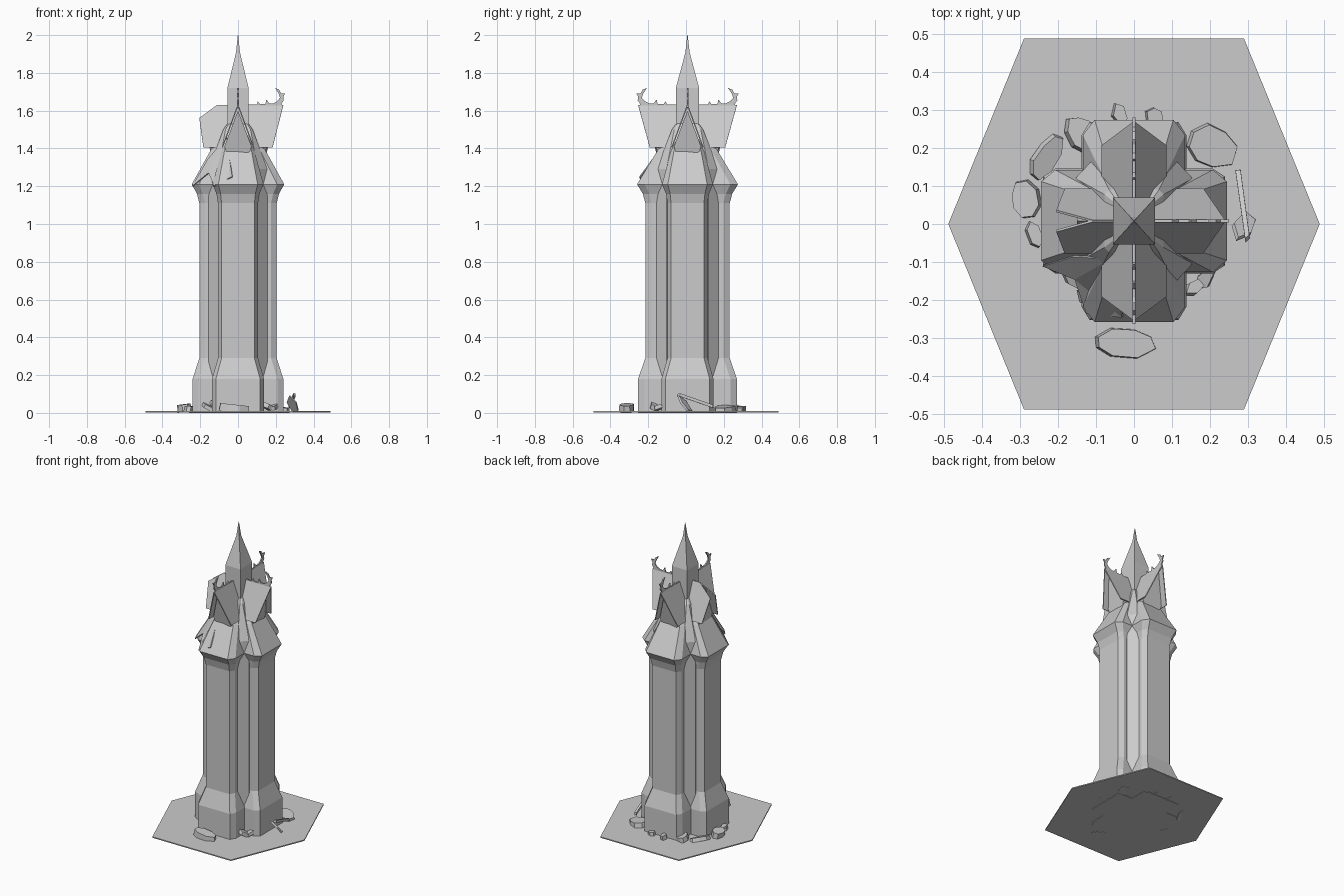
import bpy, bmesh, math, random
from mathutils import Matrix, Vector, Euler

if "Cube" in bpy.data.objects:
    bpy.data.objects.remove(bpy.data.objects["Cube"])

random.seed(4)
CY = 0.008                      # tower centre in y
YS = 1.09                       # front and back arms reach a little further out
stone = bpy.data.materials.new("plain_grey")
stone.diffuse_color = (0.6, 0.6, 0.6, 1)
stone.use_nodes = True
stone.node_tree.nodes["Principled BSDF"].inputs["Base Color"].default_value = stone.diffuse_color


def make(name, verts, faces, thick=0):
    me = bpy.data.meshes.new(name)
    me.from_pydata([tuple(v) for v in verts], [], faces)
    bm = bmesh.new()
    bm.from_mesh(me)
    bmesh.ops.recalc_face_normals(bm, faces=bm.faces)
    bm.to_mesh(me)
    bm.free()
    me.materials.append(stone)
    ob = bpy.data.objects.new(name, me)
    bpy.context.scene.collection.objects.link(ob)
    if thick:
        m = ob.modifiers.new("thickness", 'SOLIDIFY')
        m.thickness = thick
        m.offset = 0
    return ob


def loft(name, rings):
    """Skin equal-sized rings of points and cap both ends."""
    n = len(rings[0])
    verts = [p for r in rings for p in r]
    faces = [(k * n + i, k * n + (i + 1) % n, (k + 1) * n + (i + 1) % n, (k + 1) * n + i)
             for k in range(len(rings) - 1) for i in range(n)]
    faces += [tuple(range(n))[::-1], tuple(range(len(verts) - n, len(verts)))]
    return make(name, verts, faces)


def place(side, u, d, z):
    """Sideways u, outward d -> world, for one of the four sides."""
    if side % 2 == 0:
        d *= YS
    x, y = [(u, -d), (d, u), (-u, d), (-d, -u)][side]
    return (x, y + CY, z)


# hexagonal ground plate
hexa = [(0.49, 0), (0.29, 0.49), (-0.29, 0.49), (-0.49, 0), (-0.29, -0.49), (0.29, -0.49)]
loft("hex_base", [[(x, y, z) for x, y in hexa] for z in (0.003, 0.01)])

# octagonal core seen in the corners, drawn in to a point above
def core_ring(a, b, z):
    pts = [(a, b), (b, a), (b, -a), (a, -b), (-a, -b), (-b, -a), (-b, a), (-a, b)]
    return [(x, y * 1.06 + CY, z) for x, y in pts]
loft("core", [core_ring(0.106, 0.155, 0), core_ring(0.106, 0.155, 1.29),
              core_ring(0.066, 0.078, 1.5), core_ring(0.045, 0.05, 1.54)])

# spire
spire = [(1.34, 0.056), (1.72, 0.056), (1.86, 0.022), (1.91, 0.01), (2.0, 0.001)]
loft("spire", [[(sx * r, sy * r * 1.1 + CY, z) for sx, sy in ((-1, -1), (1, -1), (1, 1), (-1, 1))]
               for z, r in spire])

# rows: height, face half width, face distance, side half width, side distance
ARM = [(0, .117, .24, .138, .208), (.18, .117, .24, .138, .208),
       (.29, .087, .205, .106, .175), (1.11, .087, .205, .106, .175),
       (1.16, .092, .217, .114, .186), (1.21, .104, .245, .135, .208),
       (1.385, .072, .148, .088, .12), (1.49, .03, .09, .045, .07)]
CREST = [(.05, 1.61), (.05, 1.632), (.10, 1.632), (.105, 1.65), (.117, 1.634), (.145, 1.634),
         (.15, 1.66), (.165, 1.638), (.185, 1.638), (.208, 1.65), (.222, 1.668), (.215, 1.69),
         (.197, 1.72), (.217, 1.712), (.228, 1.692), (.25, 1.692), (.24, 1.675), (.242, 1.655),
         (.23, 1.635), (.237, 1.62)]

for side, label in enumerate(("front", "right", "back", "left")):
    P = lambda u, d, z: place(side, u, d, z)
    broken = label == "left"
    # buttress arm with foot, flared eave and hipped roof
    rings = [[P(-s, 0, z), P(-s, e, z), P(-f, d, z), P(f, d, z), P(s, e, z), P(s, 0, z)]
             for z, f, d, s, e in ARM]
    loft(label + "_arm", rings)
    # dormer body leaning outward
    top = 0.15 if broken else 0.205
    prof = [(-.055, .148, 1.36), (.055, .148, 1.36), (.072, .15, 1.41), (0, top, 1.6), (-.072, .15, 1.41)]
    loft(label + "_dormer", [[P(u, 0.03, z) for u, d, z in prof], [P(*p) for p in prof]])
    # two roof sheets of the dormer; the left one has lost its tip
    outline = [(.0, .05, 1.63), (.0, .24, 1.63), (.083, .183, 1.405), (.083, .05, 1.405)]
    if broken:
        outline[1:2] = [(.0, .11, 1.63), (.026, .205, 1.56)]
    for m in (-1, 1):
        make(label + "_dormer_roof", [P(u * m, d, z) for u, d, z in outline],
             [tuple(range(len(outline)))], 0.006)
    # ridge crest with curled horn
    if not broken:
        loft(label + "_crest", [[P(u, d, z) for d, z in CREST] for u in (-.004, .004)])

# torn roof sheet sagging between the front and left arms
torn = [(-.03, -.245, 1.25), (-.125, -.235, 1.2), (-.155, -.145, 1.27), (-.24, -.11, 1.2),
        (-.16, -.085, 1.34), (-.06, -.09, 1.46)]
make("torn_roof", torn, [(0, 1, 2), (0, 2, 5), (2, 3, 4), (2, 4, 5)], 0.006)


# fallen rubble: uneven slabs around the foot
def slab(name, x, y, z, lx, ly, h, turn=0, tilt=0, n=8):
    mat = Matrix.Translation((x, y, z)) @ Euler((0, math.radians(tilt), math.radians(turn))).to_matrix().to_4x4()
    edge = []
    for i in range(n):
        a = 2 * math.pi * (i + 0.5) / n
        r = random.uniform(0.85, 1.15)
        edge.append((math.cos(a) * lx * r, math.sin(a) * ly * r))
    rings = []
    for k in (0, 1):
        pts = [mat @ Vector((px * (1 - .06 * k), py * (1 - .06 * k), h * k)) for px, py in edge]
        rings.append([(p.x, p.y, max(p.z, 0)) for p in pts])
    loft(name, rings)


slab("front_slab", -.03, -.312, .005, .088, .042, .04, 0, 6)
slab("right_back_slab", .2, .205, .005, .07, .06, .03, -20, 8)
slab("left_slab", -.285, .065, .005, .038, .05, .04, 10, -8)
slab("back_left_slab", -.145, .235, .01, .035, .055, .03, 25, 15)
slab("back_left_shard", -.235, .18, .005, .03, .065, .025, -30, 20)
slab("left_chip", -.265, -.03, .005, .02, .04, .03, 20, 10, 6)
slab("front_left_shard", -.16, -.15, .02, .05, .015, .02, -35, 25, 5)
slab("front_left_chip", -.12, -.2, .03, .05, .018, .02, -40, 30, 5)
slab("front_right_chip", .155, -.17, .02, .035, .02, .025, 35, 25, 5)
slab("front_right_shard", .19, -.14, .02, .04, .02, .02, 50, -20, 5)
slab("back_chip", -.04, .29, .005, .02, .035, .03, 15, 10, 5)
slab("back_right_chip", .05, .285, .005, .025, .025, .025, 0, 10, 6)
slab("right_shard", .29, -.01, .04, .055, .03, .012, 60, 50, 5)
slab("leaning_plank", .288, .045, .06, .13, .009, .016, 98, 19, 4)
